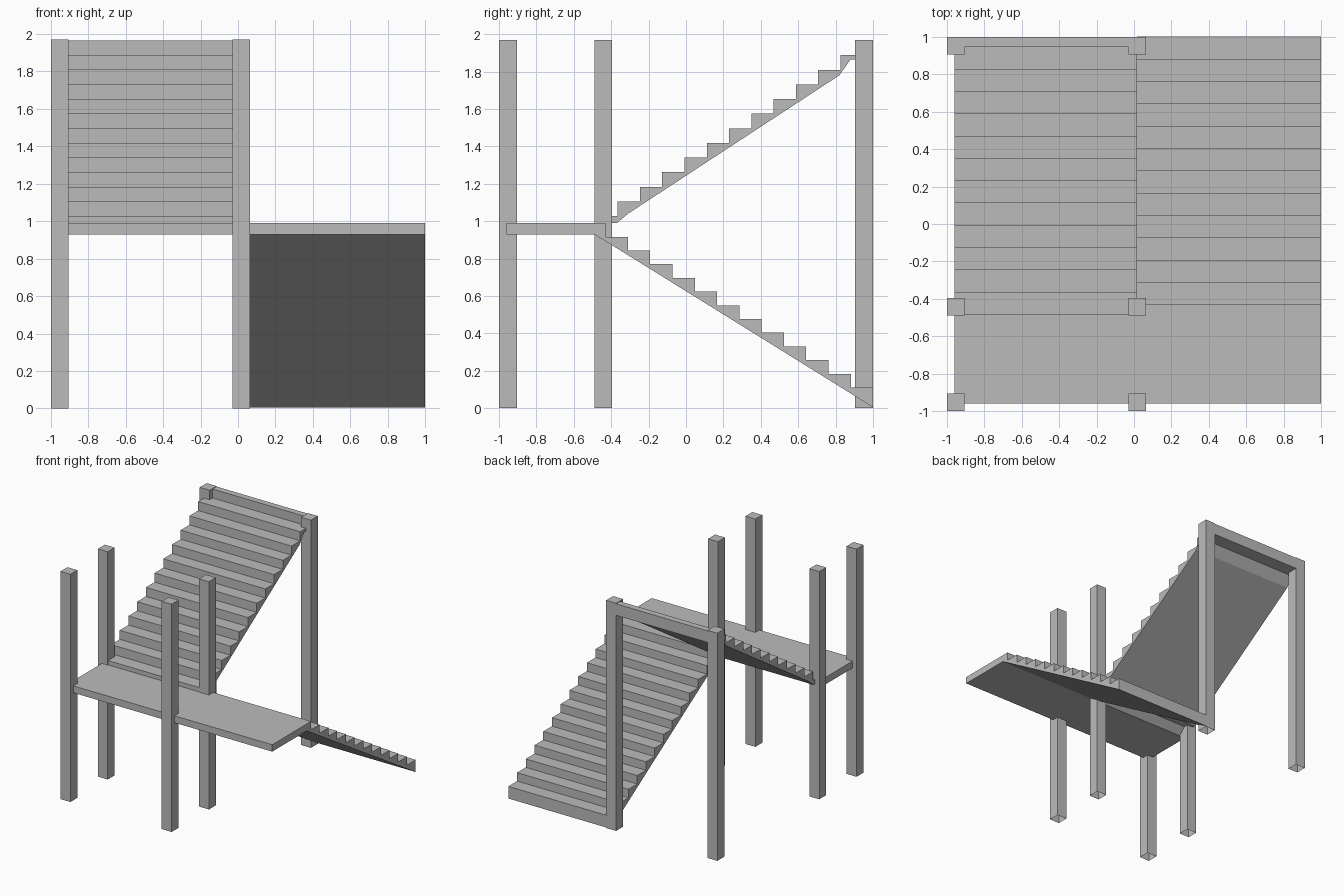
import bpy
import bmesh

cube = bpy.data.objects.get("Cube")
if cube:
    bpy.data.objects.remove(cube, do_unlink=True)

# One plain grey for the whole structure
grey = bpy.data.materials.new("concrete grey")
grey.use_nodes = True
colour = (0.5, 0.5, 0.5, 1)
grey.diffuse_color = colour
grey.node_tree.nodes["Principled BSDF"].inputs["Base Color"].default_value = colour


def finish(name, bm):
    mesh = bpy.data.meshes.new(name)
    bm.to_mesh(mesh)
    bm.free()
    mesh.materials.append(grey)
    obj = bpy.data.objects.new(name, mesh)
    bpy.context.collection.objects.link(obj)


def extrude_profile(name, profile, x0, x1):
    """Solid made by sweeping a (y, z) outline along x."""
    bm = bmesh.new()
    face = bm.faces.new([bm.verts.new((x0, y, z)) for y, z in profile])
    swept = bmesh.ops.extrude_face_region(bm, geom=[face])["geom"]
    verts = [v for v in swept if isinstance(v, bmesh.types.BMVert)]
    bmesh.ops.translate(bm, verts=verts, vec=(x1 - x0, 0, 0))
    bmesh.ops.recalc_face_normals(bm, faces=bm.faces)
    finish(name, bm)


def post(name, x, y):
    """Square post with an open foot."""
    bm = bmesh.new()
    bmesh.ops.create_cube(bm, size=1)
    bmesh.ops.scale(bm, vec=(WIDTH, WIDTH, HEIGHT), verts=bm.verts)
    bmesh.ops.translate(bm, vec=(x, y, HEIGHT / 2), verts=bm.verts)
    foot = [f for f in bm.faces if f.normal.z < -0.5]
    bmesh.ops.delete(bm, geom=foot, context="FACES_ONLY")
    finish(name, bm)


def steps(y, z, run, rise, count):
    """Zigzag of risers and treads; a negative rise goes down."""
    points = []
    for _ in range(count):
        z += rise
        points += [(y, z), (y + run, z)]
        y += run
    return points


WIDTH, HEIGHT = 0.095, 1.97
LEFT, MIDDLE, RIGHT = -0.96, 0.017, 1.0

# Six posts in two rows
for side, x in (("right", -0.952), ("middle", 0.017)):
    for place, y in (("front", -0.952), ("landing", -0.442), ("back", 0.952)):
        post(f"{side}_{place}_post", x, y)

# Landing slab with a sloped back edge
extrude_profile("landing", [(-0.96, 0.93), (-0.96, 0.99), (-0.43, 0.99),
                            (-0.49, 0.93)], LEFT, RIGHT)

# Lower flight, descending to the back
lower = [(-0.49, 0.93), (-0.43, 0.99)]
lower += steps(-0.43, 0.99, 0.1192, -0.0733, 12)
lower += [(1.0, 0.005)]
extrude_profile("lower_flight", lower, MIDDLE, RIGHT)

# Upper flight, climbing to the back, ending in a top slab
upper = [(-0.485, 0.99)]
upper += steps(-0.485, 0.949, 0.1192, 0.0782, 12)
upper += [(0.945, 1.965), (1.0, 1.965), (1.0, 1.865), (0.88, 1.865),
          (0.82, 1.78), (-0.31, 1.04), (-0.37, 0.99)]
extrude_profile("upper_flight", upper, LEFT, MIDDLE)
